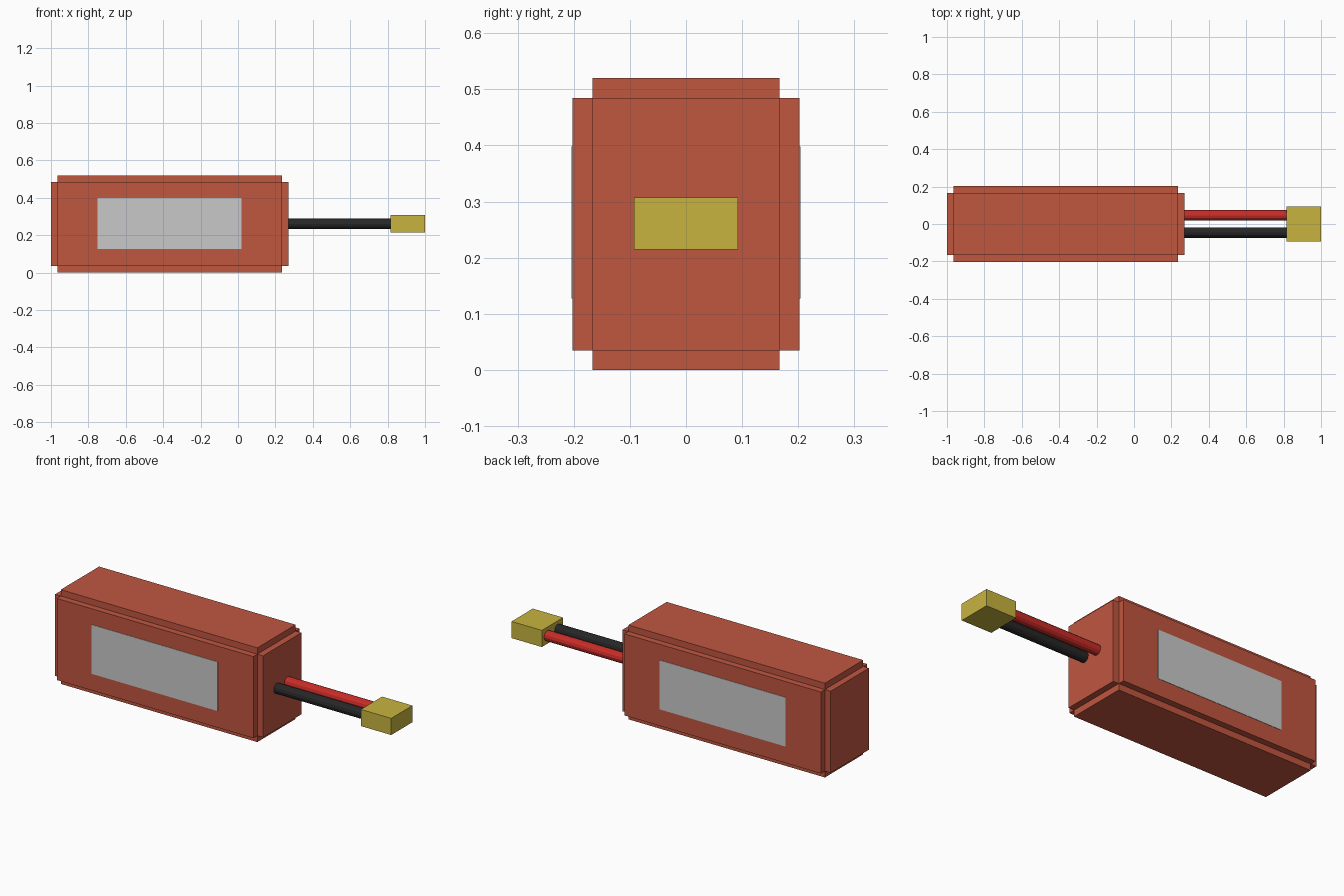
import bpy, math

if "Cube" in bpy.data.objects:
    bpy.data.objects.remove(bpy.data.objects["Cube"])


def material(name, rgb):
    m = bpy.data.materials.new(name)
    m.diffuse_color = (*rgb, 1)
    m.use_nodes = True
    m.node_tree.nodes["Principled BSDF"].inputs["Base Color"].default_value = m.diffuse_color
    return m


SHELL = material("brick red", (0.527, 0.093, 0.051))
LABEL = material("light grey", (0.584, 0.584, 0.584))
PLUG = material("mustard yellow", (0.578, 0.456, 0.051))
BLACK = material("wire black", (0.020, 0.020, 0.020))
RED = material("wire red", (0.578, 0.025, 0.020))


def box(name, x, y, z, mat):
    """Box from (min, max) ranges on each axis."""
    bpy.ops.mesh.primitive_cube_add(size=1, location=[sum(r) / 2 for r in (x, y, z)])
    ob = bpy.context.object
    ob.name = name
    ob.scale = [r[1] - r[0] for r in (x, y, z)]
    bpy.ops.object.transform_apply(location=False, rotation=False, scale=True)
    ob.data.materials.append(mat)
    return ob


def wire(name, y, mat):
    """Straight wire along x from the pack into the connector."""
    x0, x1 = 0.25, 0.83
    bpy.ops.mesh.primitive_cylinder_add(
        vertices=12, radius=0.028, depth=x1 - x0,
        location=((x0 + x1) / 2, y, 0.261), rotation=(0, math.pi / 2, 0))
    bpy.context.object.name = name
    bpy.context.object.data.materials.append(mat)


# Pack: three crossing boxes that leave notched edges
LONG, SHORT = (-1.0, 0.27), (-0.965, 0.235)
WIDE, NARROW = (-0.202, 0.202), (-0.167, 0.167)
TALL, LOW = (0.0, 0.52), (0.035, 0.485)
box("pack_lengthwise", LONG, NARROW, LOW, SHELL)
box("pack_widthwise", SHORT, WIDE, LOW, SHELL)
box("pack_upright", SHORT, NARROW, TALL, SHELL)

# Label plates on both broad sides
for name, side in (("front_label", -1), ("back_label", 1)):
    y = sorted((side * 0.200, side * 0.204))
    box(name, (-0.75, 0.018), y, (0.127, 0.398), LABEL)

# Wires and connector
wire("black_wire", -0.046, BLACK)
wire("red_wire", 0.046, RED)
box("connector", (0.815, 1.0), (-0.0925, 0.0925), (0.215, 0.307), PLUG)
